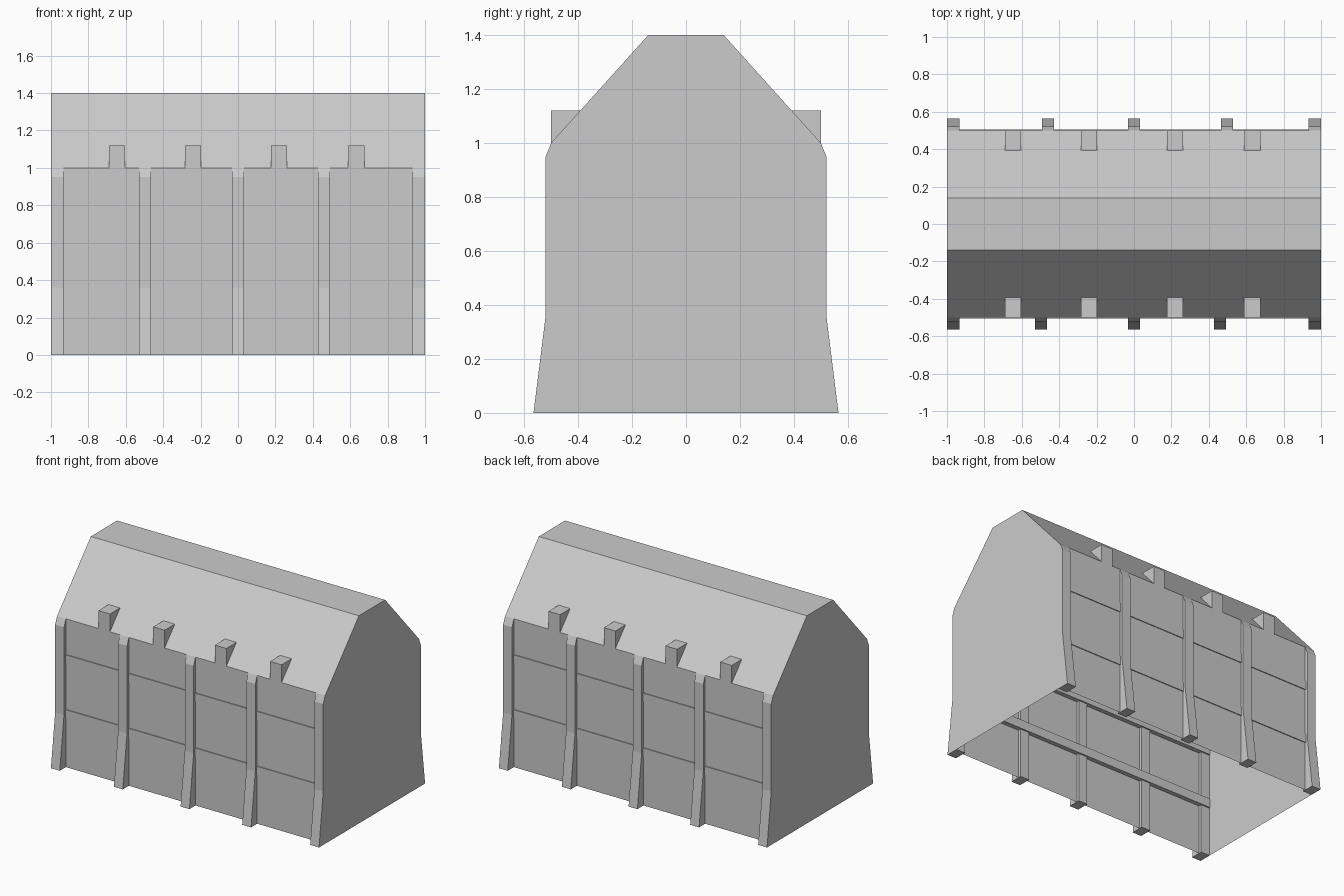
import bpy, bmesh

if "Cube" in bpy.data.objects:
    bpy.data.objects.remove(bpy.data.objects["Cube"])

def prism(name, profile, x0, x1, skip_last=False):
    """Extrude a (y, z) profile along x; optionally leave the closing side open."""
    bm = bmesh.new()
    a = [bm.verts.new((x0, y, z)) for y, z in profile]
    b = [bm.verts.new((x1, y, z)) for y, z in profile]
    n = len(profile)
    bm.faces.new(a)
    bm.faces.new(b)
    for i in range(n - 1 if skip_last else n):
        j = (i + 1) % n
        bm.faces.new((a[i], a[j], b[j], b[i]))
    bmesh.ops.recalc_face_normals(bm, faces=bm.faces)
    # make sure the normals point outwards, also on open shapes
    cx = (x0 + x1) / 2
    cap = max(bm.faces, key=lambda f: f.calc_center_median().x)
    if cap.normal.x * (cap.calc_center_median().x - cx) < 0:
        bmesh.ops.reverse_faces(bm, faces=bm.faces)
    me = bpy.data.meshes.new(name)
    bm.to_mesh(me)
    bm.free()
    ob = bpy.data.objects.new(name, me)
    bpy.context.collection.objects.link(ob)
    return ob

# Hollow shell: walls, sloped roof and gable ends, open at the bottom
prism("building_shell",
      [(-0.5, 0), (-0.5, 1), (-0.14, 1.4), (0.14, 1.4), (0.5, 1), (0.5, 0)],
      -1, 1, skip_last=True)

buttress_x = [-0.967, -0.497, 0, 0.46, 0.967]
dormer_x = [-0.648, -0.24, 0.22, 0.632]

for side, s in (("front", -1), ("back", 1)):
    # Flared buttresses; the back row is the front row turned around
    for i, x in enumerate(buttress_x):
        c = -s * x
        prism(f"{side}_buttress_{i + 1}",
              [(s * y, z) for y, z in
               [(0.48, 0), (0.565, 0), (0.52, 0.36), (0.52, 0.95), (0.5, 1), (0.48, 1)]],
              c - 0.033, c + 0.033)
    # Horizontal wall beams, barely proud of the wall
    for i, z in enumerate((0.33, 0.70)):
        prism(f"{side}_beam_{i + 1}",
              [(s * 0.47, z), (s * 0.506, z), (s * 0.506, z + 0.06), (s * 0.47, z + 0.06)],
              -0.995, 0.995)
    # Small dormers sitting on the roof slope, open against the roof
    for i, x in enumerate(dormer_x):
        prism(f"{side}_dormer_{i + 1}",
              [(s * 0.5, 1), (s * 0.5, 1.12), (s * 0.392, 1.12)],
              x - 0.043, x + 0.043, skip_last=True)
